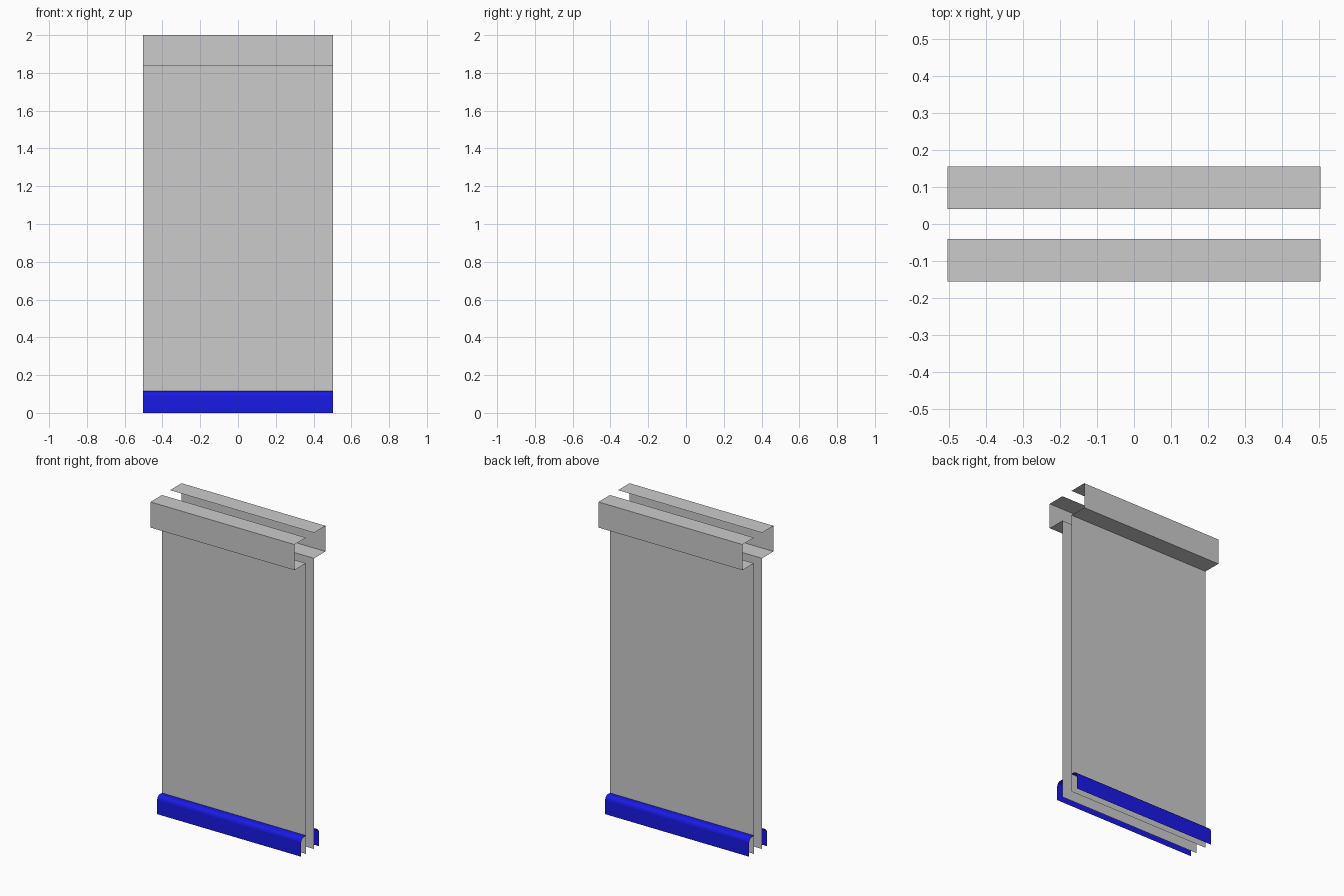
import bpy

if "Cube" in bpy.data.objects:
    bpy.data.objects.remove(bpy.data.objects["Cube"])

HALF = 0.504      # half length of the wall
WALL = 0.0405     # distance of wall sheet from centre line
OUT = 0.155       # outer face of the top box
SKIRT = 0.088     # outer face of the skirting
LEDGE = 1.838     # underside of the top box


def sheet(name, profile, side, mat=None):
    """Extrude an open (distance, z) profile along x on one side of the wall."""
    n = len(profile)
    verts = [(x, side * d, z) for x in (-HALF, HALF) for d, z in profile]
    faces = [(i, i + n, i + n + 1, i + 1) for i in range(n - 1)]
    if side > 0:
        faces = [f[::-1] for f in faces]
    mesh = bpy.data.meshes.new(name)
    mesh.from_pydata(verts, [], faces)
    if mat:
        mesh.materials.append(mat)
    obj = bpy.data.objects.new(name, mesh)
    bpy.context.collection.objects.link(obj)
    return obj


blue = bpy.data.materials.new("skirting_blue")
blue.diffuse_color = (0.01, 0.01, 0.8, 1)
blue.use_nodes = True
blue.node_tree.nodes["Principled BSDF"].inputs["Base Color"].default_value = blue.diffuse_color

# Wall sheet folding out into the open-backed box at the top
wall = [(WALL, 0), (WALL, LEDGE), (OUT, LEDGE), (OUT, 2), (WALL, 2)]

# Skirting with a softened upper edge, open underneath
skirting = [(SKIRT, 0), (SKIRT, 0.092), (SKIRT - 0.004, 0.104),
            (SKIRT - 0.014, 0.113), (SKIRT - 0.024, 0.116), (WALL, 0.116)]

for label, side in (("front", -1), ("back", 1)):
    sheet(label + "_wall", wall, side)
    sheet(label + "_skirting", skirting, side, blue)
